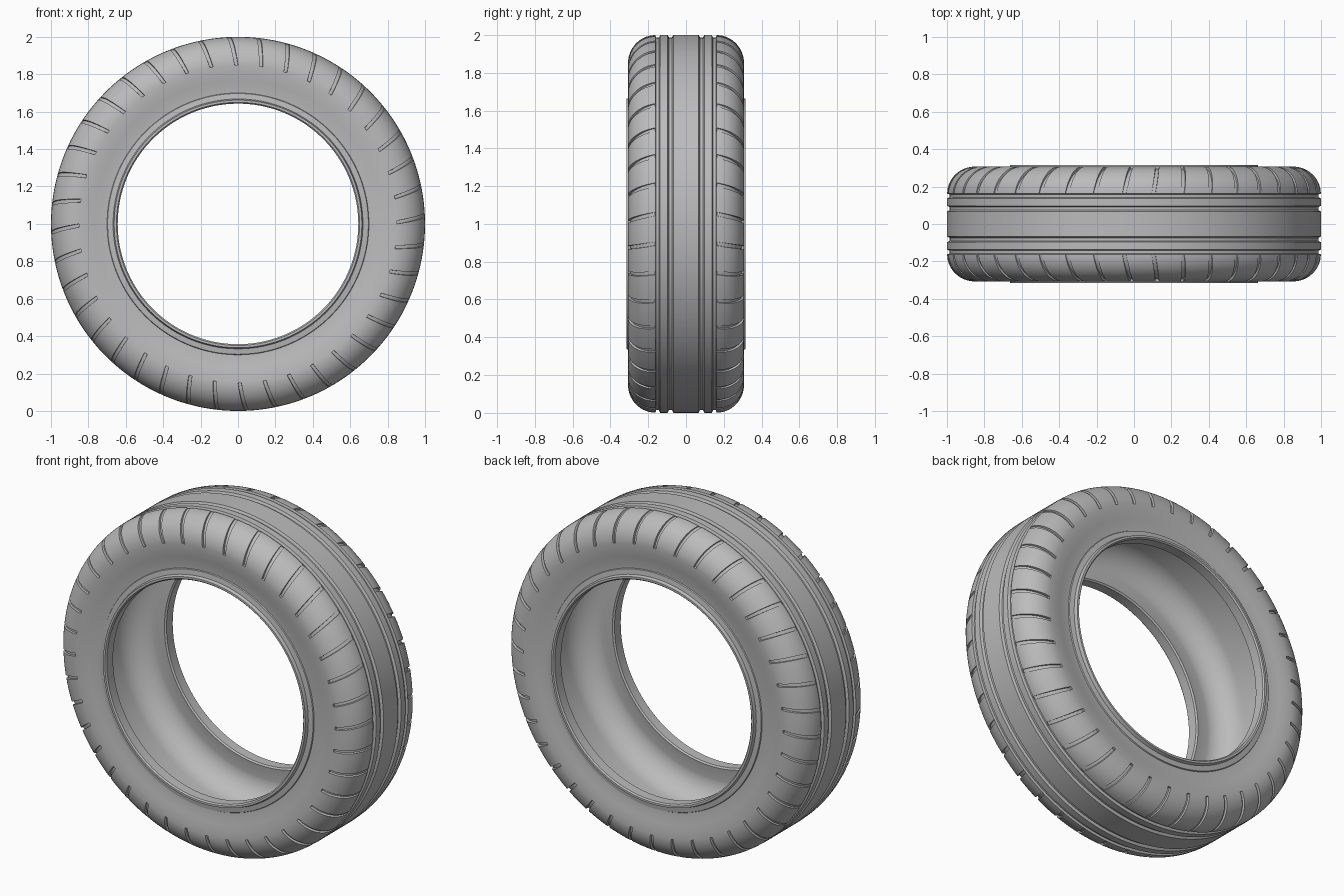
import bpy, bmesh
from math import sin, cos, radians

if "Cube" in bpy.data.objects:
    bpy.data.objects.remove(bpy.data.objects["Cube"], do_unlink=True)

rubber = bpy.data.materials.new("grey rubber")
rubber.use_nodes = True
GREY = (0.5, 0.5, 0.5, 1)
rubber.diffuse_color = GREY
rubber.node_tree.nodes["Principled BSDF"].inputs["Base Color"].default_value = GREY

SIPES = 40            # slanted cuts per shoulder
PITCH = 360 / SIPES
COLS = [-0.6, 0.6, 2.55, 4.5, 6.45]   # column angles in one pitch, the cut first


def arc(cy, cr, ry, rr, a0, a1, n):
    """Points (y, radius) on an elliptical arc, angles from the radial direction."""
    steps = [radians(a0 + (a1 - a0) * i / n) for i in range(n + 1)]
    return [(cy + ry * sin(a), cr + rr * cos(a)) for a in steps]


# Half cross-section as (y, radius), from the tread centre round to the inner liner
tread = [(0, 1), (0.067, 1), (0.074, 0.986), (0.09, 0.986), (0.097, 1),
         (0.137, 1), (0.143, 0.986), (0.158, 0.986)]
shoulder = arc(0.162, 0.85, 0.145, 0.149, 0, 90, 14)
sidewall = [(0.304, 0.81), (0.297, 0.77), (0.289, 0.73), (0.287, 0.70)]
bead = [(0.293, 0.697), (0.297, 0.668), (0.316, 0.662), (0.316, 0.65),
        (0.308, 0.643), (0.25, 0.643), (0.243, 0.652)]
liner = arc(0.11, 0.73, 0.145, 0.14, 90, 0, 12) + [(0, 0.872)]
half = tread + shoulder + sidewall + bead + liner
first, last = len(tread), len(tread) + len(shoulder) - 1


def twist(i):
    """Slant of row i in degrees, so the columns follow the shoulder cuts."""
    return 3 - 2.4 * min(max((i - first) / (last - first), 0), 1)


# Closed section: front half, then its mirror image at the back
section = [(-y, r, i) for i, (y, r) in enumerate(half)]
section += [(y, r, i) for i, (y, r) in reversed(list(enumerate(half))) if y > 0]

bm = bmesh.new()
angles = [90 + k * PITCH + c for k in range(SIPES) for c in COLS]
rings = []
for y, r, i in section:
    ring = []
    for a in angles:
        t = radians(a + twist(i))
        ring.append(bm.verts.new((r * cos(t), y, 1 + r * sin(t))))
    rings.append(ring)

# Skin the rings and remember the faces of the shoulder cuts
cuts = []
for s in range(len(section)):
    n = (s + 1) % len(section)
    rows = (section[s][2], section[n][2])
    for j in range(len(angles)):
        k = (j + 1) % len(angles)
        face = bm.faces.new((rings[s][j], rings[s][k], rings[n][k], rings[n][j]))
        if j % len(COLS) == 0 and min(rows) >= first and max(rows) <= last:
            cuts.append(face)
bmesh.ops.recalc_face_normals(bm, faces=bm.faces)

# Sink the slanted cuts, shallow at the tread and deeper down the sidewall
bmesh.ops.inset_region(bm, faces=cuts, thickness=0.001, depth=0, use_even_offset=True)
bm.normal_update()
floor = {v: v.normal.copy() for f in cuts for v in f.verts}
for v, normal in floor.items():
    v.co -= normal * (0.004 + 0.01 * min(max((abs(v.co.y) - 0.16) / 0.12, 0), 1))

mesh = bpy.data.meshes.new("tyre")
bm.to_mesh(mesh)
bm.free()
mesh.materials.append(rubber)
tyre = bpy.data.objects.new("tyre", mesh)
bpy.context.collection.objects.link(tyre)
bpy.context.view_layer.objects.active = tyre
tyre.select_set(True)
bpy.ops.object.shade_smooth_by_angle(angle=radians(30))
